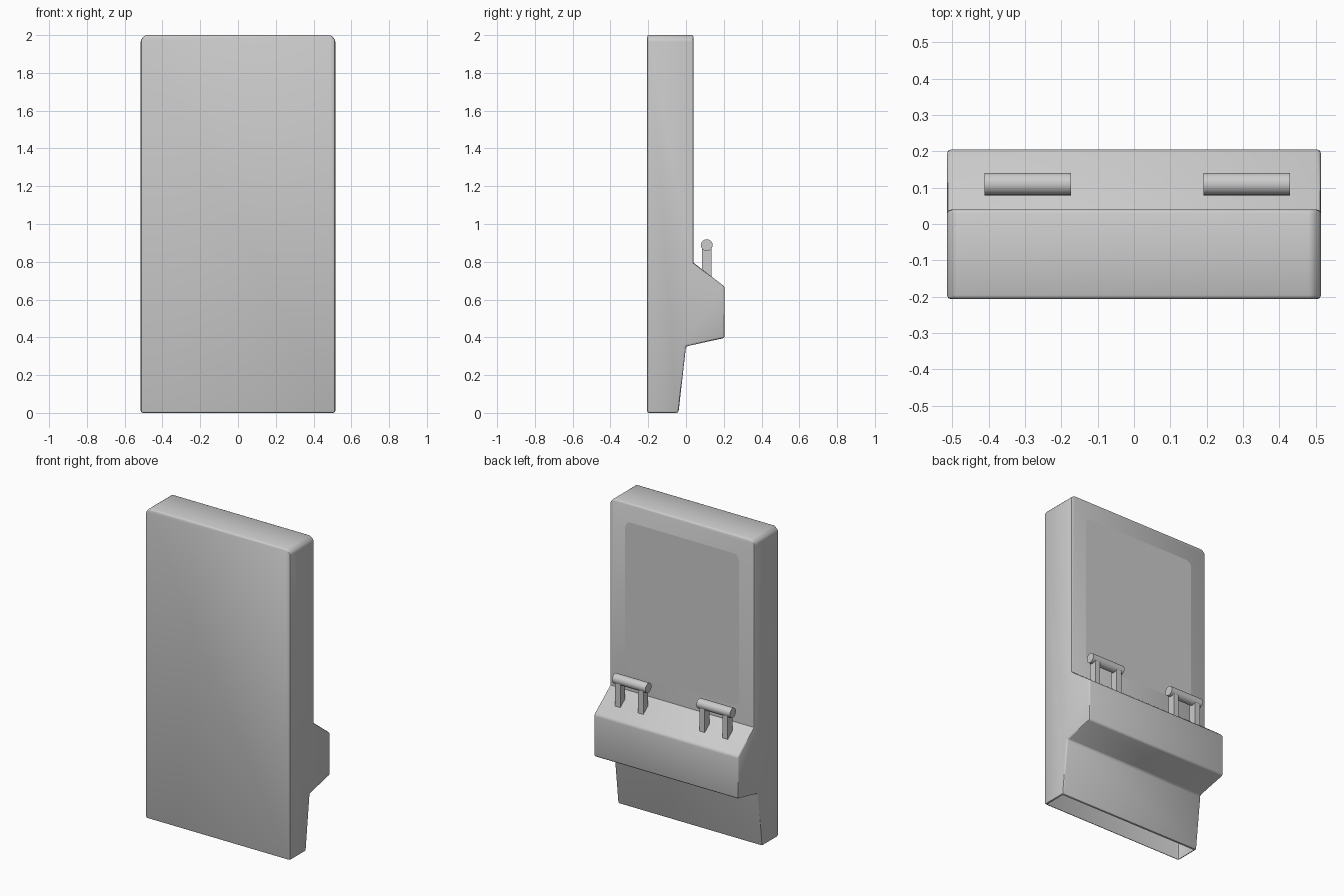
import bpy, bmesh, math
from mathutils import Vector

if "Cube" in bpy.data.objects:
    bpy.data.objects.remove(bpy.data.objects["Cube"])

W = 0.515  # half width


def finish(bm, name, smooth=True):
    mesh = bpy.data.meshes.new(name)
    bm.to_mesh(mesh)
    bm.free()
    ob = bpy.data.objects.new(name, mesh)
    bpy.context.collection.objects.link(ob)
    if smooth:
        bpy.ops.object.select_all(action='DESELECT')
        ob.select_set(True)
        bpy.context.view_layer.objects.active = ob
        bpy.ops.object.shade_smooth_by_angle(angle=math.radians(40))
    return ob


def box(name, lo, hi):
    bm = bmesh.new()
    bmesh.ops.create_cube(bm, size=1)
    for v in bm.verts:
        v.co = Vector([(a + b) / 2 + c * (b - a) for a, b, c in zip(lo, hi, v.co)])
    return finish(bm, name, False)


# Cabinet: side profile (y, z) extruded across the width
profile = [(-0.207, 0), (-0.04, 0), (0.0, 0.352), (0.205, 0.397),
           (0.205, 0.668), (0.04, 0.795), (0.04, 2.0), (-0.207, 2.0)]
bm = bmesh.new()
side = bm.faces.new([bm.verts.new((-W, y, z)) for y, z in profile])
ext = bmesh.ops.extrude_face_region(bm, geom=[side])
bmesh.ops.translate(bm, vec=(2 * W, 0, 0),
                    verts=[g for g in ext['geom'] if isinstance(g, bmesh.types.BMVert)])
if not any(f is side for f in bm.faces):
    bmesh.ops.holes_fill(bm, edges=bm.edges[:])
elif len(bm.faces) < len(profile) + 2:
    bmesh.ops.holes_fill(bm, edges=[e for e in bm.edges if e.is_boundary])
bmesh.ops.recalc_face_normals(bm, faces=bm.faces[:])

# Larger cut on the two top corners
top = [e for e in bm.edges if all(v.co.z > 1.99 for v in e.verts)
       and abs(e.verts[0].co.x - e.verts[1].co.x) < 1e-4]
bmesh.ops.bevel(bm, geom=top, offset=0.024, segments=1, profile=0.5, affect='EDGES')

# Small rounding everywhere except the crease under the screen
def is_crease(e):
    return all(abs(v.co.z - 0.795) < 1e-3 for v in e.verts)

edges = [e for e in bm.edges if not is_crease(e)]
bmesh.ops.bevel(bm, geom=edges, offset=0.011, offset_type='OFFSET', segments=2,
                profile=0.5, affect='EDGES', clamp_overlap=True)

# The underside is open
bm.normal_update()
under = [f for f in bm.faces if f.normal.z < -0.99 and f.calc_center_median().z < 0.01]
bmesh.ops.delete(bm, geom=under, context='FACES')
finish(bm, "cabinet")

# Screen: rounded panel just proud of the cabinet face
bm = bmesh.new()
verts = [bm.verts.new((x, 0.0412, z)) for x, z in
         [(-0.405, 0.905), (-0.405, 1.88), (0.405, 1.88), (0.405, 0.905)]]
bm.faces.new(verts)
bmesh.ops.bevel(bm, geom=verts, offset=0.04, segments=5, profile=0.5, affect='VERTICES')
bm.normal_update()
for f in bm.faces:
    if f.normal.y < 0:
        f.normal_flip()
screen = finish(bm, "screen", False)
mat = bpy.data.materials.new("screen_light")
mat.diffuse_color = (0.95, 0.95, 0.95, 1)
mat.use_nodes = True
mat.node_tree.nodes["Principled BSDF"].inputs["Base Color"].default_value = mat.diffuse_color
screen.data.materials.append(mat)

# Handles: a bar on two posts, one per side
for label, cx in (("left", -0.292), ("right", 0.31)):
    bm = bmesh.new()
    bmesh.ops.create_cone(bm, cap_ends=True, segments=24, radius1=0.031,
                          radius2=0.031, depth=0.238)
    for v in bm.verts:
        v.co = Vector((cx + v.co.z, 0.11 + v.co.y, 0.888 - v.co.x))
    finish(bm, label + "_handle_bar")
    for n, s in enumerate((-1, 1), 1):
        px = cx + s * 0.082
        box(f"{label}_handle_post_{n}", (px - 0.018, 0.085, 0.70),
            (px + 0.018, 0.135, 0.885))
